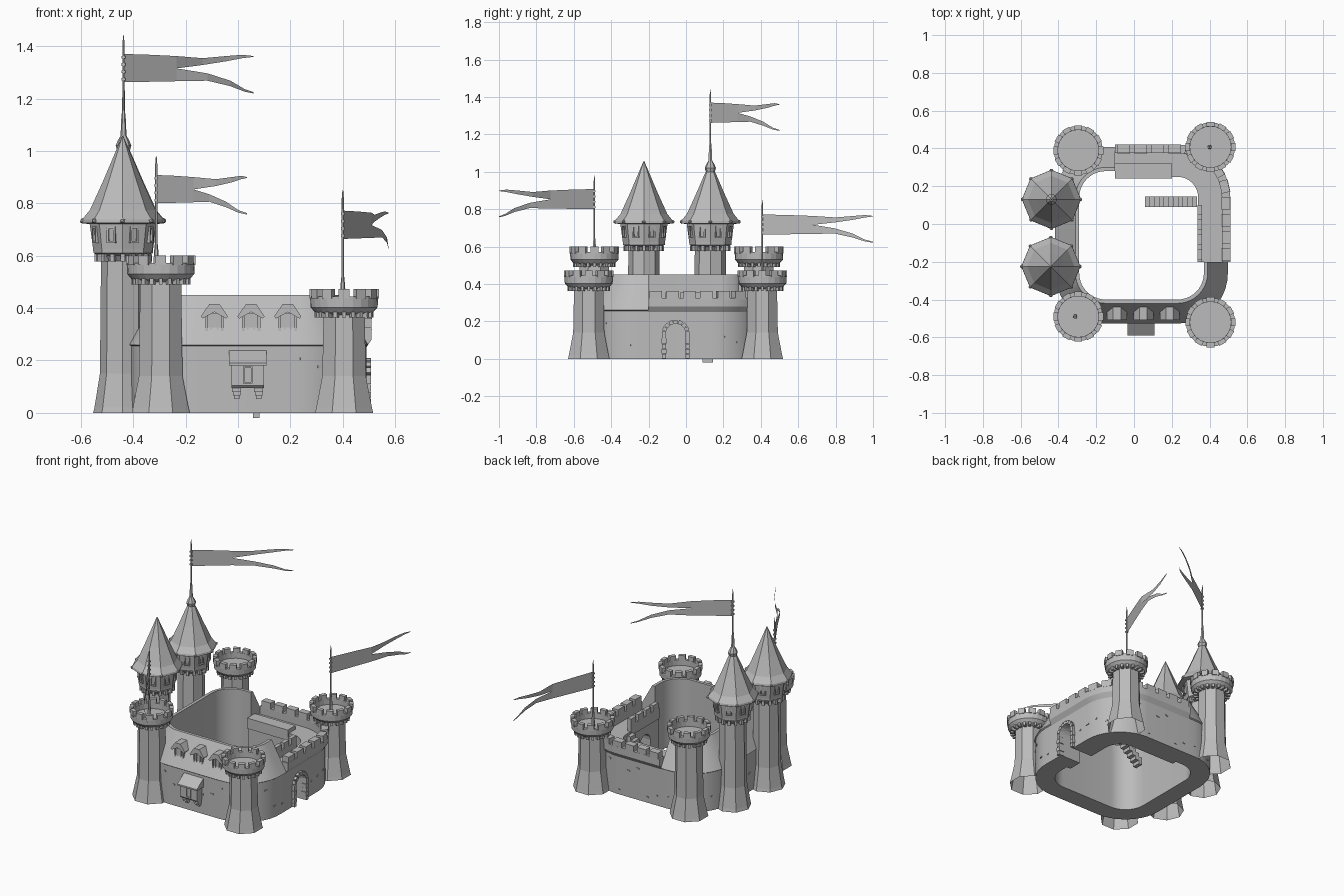
import bpy, bmesh, math, random
from math import cos, sin, pi, atan2
from mathutils import Matrix, Vector

cube = bpy.data.objects.get("Cube")
if cube:
    bpy.data.objects.remove(cube)

stone = bpy.data.materials.new("grey_stone")
stone.use_nodes = True
stone.diffuse_color = (0.5, 0.5, 0.5, 1)
stone.node_tree.nodes["Principled BSDF"].inputs["Base Color"].default_value = (0.5, 0.5, 0.5, 1)
random.seed(4)


def finish(name, bm, fix=True):
    if fix:
        bmesh.ops.recalc_face_normals(bm, faces=bm.faces)
    me = bpy.data.meshes.new(name)
    bm.to_mesh(me)
    bm.free()
    ob = bpy.data.objects.new(name, me)
    me.materials.append(stone)
    bpy.context.collection.objects.link(ob)
    return ob


def box(bm, centre, size, angle=0.0, tilt=0.0):
    m = (Matrix.Translation(centre) @ Matrix.Rotation(angle, 4, 'Z')
         @ Matrix.Rotation(tilt, 4, 'X') @ Matrix.Diagonal((*size, 1)))
    bmesh.ops.create_cube(bm, size=1, matrix=m)


def grid_faces(bm, rows, wrap):
    n = len(rows[0])
    for a, b in zip(rows, rows[1:]):
        for i in range(n if wrap else n - 1):
            j = (i + 1) % n
            bm.faces.new((a[i], a[j], b[j], b[i]))


def lathe(name, profile, sides, x, y, turn=0.0):
    bm = bmesh.new()
    rows = []
    for r, z in profile:
        rows.append([bm.verts.new((x + r * cos(turn + 2 * pi * k / sides),
                                   y + r * sin(turn + 2 * pi * k / sides), z)) for k in range(sides)])
    grid_faces(bm, rows, True)
    bm.faces.new(rows[-1])
    return finish(name, bm)


def prism(bm, outline, axis, lo, hi):
    """Extrude an outline of (side, z) points along x or y."""
    def at(s, z, d):
        return (d, s, z) if axis == 'x' else (s, d, z)
    ends = [[bm.verts.new(at(s, z, d)) for s, z in outline] for d in (lo, hi)]
    grid_faces(bm, ends, True)
    for e in ends:
        bm.faces.new(e)


# Curtain wall paths: rounded rectangle split into a roofed and a walkway run
X0, X1, Y0, Y1, R = -0.41, 0.49, -0.52, 0.40, 0.26


def arc(cx, cy, a0, a1, inset):
    return [Vector((cx + (R - inset) * cos(a0 + (a1 - a0) * t / 10),
                    cy + (R - inset) * sin(a0 + (a1 - a0) * t / 10), 0)) for t in range(11)]


def roofed_path(i):
    return ([Vector((X1 - i, -0.2, 0))] + arc(X1 - R, Y0 + R, 0, -pi / 2, i)
            + arc(X0 + R, Y0 + R, -pi / 2, -pi, i) + arc(X0 + R, Y1 - R, pi, pi / 2, i)
            + [Vector((-0.1, Y1 - i, 0))])


def walkway_path(i):
    return ([Vector((-0.1, Y1 - i, 0))] + arc(X1 - R, Y1 - R, pi / 2, 0, i)
            + [Vector((X1 - i, -0.2, 0))])


def sweep(name, path, section):
    bm = bmesh.new()
    rows = [[bm.verts.new((p.x, p.y, z)) for p in path(i)] for i, z in section]
    grid_faces(bm, rows + rows[:1], False)
    for k in (0, -1):
        bm.faces.new([r[k] for r in rows])
    ob = finish(name, bm)
    bpy.ops.object.select_all(action='DESELECT')
    bpy.context.view_layer.objects.active = ob
    ob.select_set(True)
    bpy.ops.object.shade_smooth_by_angle(angle=0.45)
    return ob


def along(path, step):
    """Evenly spaced points and headings on a path."""
    dist = step / 2
    for a, b in zip(path, path[1:]):
        d = b - a
        while dist < d.length:
            yield a + d.normalized() * dist, atan2(d.y, d.x)
            dist += step
        dist -= d.length


sweep("roofed_wall", roofed_path, [(0, 0), (0, 0.255), (-0.007, 0.26), (0.1, 0.45), (0.12, 0.45), (0.12, 0)])
low_wall = sweep("walkway_wall", walkway_path, [(0, 0), (0, 0.27), (0.15, 0.27), (0.15, 0)])
sweep("parapet", walkway_path, [(0, 0.25), (-0.02, 0.28), (-0.02, 0.325), (0.025, 0.325), (0.025, 0.25)])

bm = bmesh.new()
for p, a in along(walkway_path(0.0025), 0.09):
    box(bm, (p.x, p.y, 0.34), (0.066, 0.045, 0.045), a, random.uniform(-0.05, 0.05))
box(bm, (0.348, -0.05, 0.28), (0.026, 0.3, 0.07))
for k in range(4):
    box(bm, (0.348, -0.16 + k * 0.078, 0.33), (0.026, 0.055, 0.05))
finish("merlons", bm)

bm = bmesh.new()
box(bm, (0.05, 0.28, 0.26), (0.3, 0.08, 0.07))
finish("walkway_step", bm)

# Courtyard stair
bm = bmesh.new()
for k in range(11):
    box(bm, (0.32 - k * 0.025, 0.117, 0.235 - k * 0.023), (0.026, 0.055, 0.05))
finish("stair", bm)

# Gate opening and its stone surround
GY, GW, GS = -0.055, 0.055, 0.135
arch = [(GY - GW, -0.02), (GY + GW, -0.02)]
arch += [(GY + GW * cos(pi * t / 8), GS + GW * sin(pi * t / 8)) for t in range(9)]
bm = bmesh.new()
prism(bm, arch, 'x', 0.25, 0.6)
cutter = finish("gate_cutter", bm)
cutter.hide_render = True
cut = low_wall.modifiers.new("gate", 'BOOLEAN')
cut.operation, cut.object, cut.solver = 'DIFFERENCE', cutter, 'EXACT'
bpy.context.view_layer.objects.active = low_wall
bpy.ops.object.modifier_apply(modifier="gate")
bpy.data.objects.remove(cutter)

bm = bmesh.new()
for s in (-1, 1):
    for k in range(5):
        box(bm, (0.49, GY + s * (GW + 0.008), 0.014 + k * 0.027), (0.035, 0.02 + 0.006 * (k % 2), 0.025))
for t in range(9):
    a = pi * t / 8
    m = (Matrix.Translation((0.49, GY + (GW + 0.008) * cos(a), GS + (GW + 0.008) * sin(a)))
         @ Matrix.Rotation(a, 4, 'X') @ Matrix.Diagonal((0.035, 0.022, 0.021, 1)))
    bmesh.ops.create_cube(bm, size=1, matrix=m)
finish("gate_surround", bm)

# Dormers on the front roof
bm = bmesh.new()
for x in (-0.09, 0.05, 0.19):
    prism(bm, [(x - 0.034, 0.3), (x + 0.034, 0.3), (x + 0.034, 0.38), (x - 0.034, 0.38)], 'y', -0.49, -0.44)
    prism(bm, [(x - 0.052, 0.368), (x - 0.045, 0.36), (x, 0.385), (x + 0.045, 0.36), (x + 0.052, 0.368),
               (x + 0.02, 0.415), (x - 0.02, 0.415)], 'y', -0.508, -0.43)
    for s in (-1, 1):
        box(bm, (x + s * 0.03, -0.492, 0.34), (0.01, 0.01, 0.08))
    for dx in (-0.012, 0.012):
        box(bm, (x + dx, -0.491, 0.34), (0.006, 0.006, 0.065))
    box(bm, (x, -0.492, 0.305), (0.065, 0.012, 0.01))
finish("dormers", bm)

# Bay window
bm = bmesh.new()
BX = 0.037
prism(bm, [(-0.51, 0.245), (-0.59, 0.19), (-0.59, 0.18), (-0.51, 0.18)], 'x', BX - 0.072, BX + 0.072)
prism(bm, [(-0.51, 0.185), (-0.575, 0.185), (-0.575, 0.105), (-0.565, 0.095), (-0.51, 0.095)],
      'x', BX - 0.062, BX + 0.062)
for s in (-1, 1):
    for k, w in enumerate((0.034, 0.028, 0.02)):
        box(bm, (BX + s * 0.042, -0.51 - w * 0.7, 0.088 - k * 0.014), (w, w * 1.5, 0.015))
    box(bm, (BX + s * 0.015, -0.577, 0.145), (0.006, 0.008, 0.06))
for z in (0.115, 0.175):
    box(bm, (BX, -0.577, z), (0.036, 0.008, 0.006))
finish("bay_window", bm)


# Battlement towers
def corner_tower(name, x, y, top):
    shaft_top = top - 0.1
    lathe(name + "_shaft", [(0.12, 0), (0.115, 0.02), (0.09, 0.14), (0.085, shaft_top), (0.1, top - 0.08)],
          8, x, y, pi / 8)
    lathe(name + "_crown", [(0.085, top - 0.1), (0.112, top - 0.088), (0.128, top - 0.07), (0.13, top - 0.028),
                            (0.108, top - 0.028), (0.108, top - 0.065)], 24, x, y)
    bm = bmesh.new()
    for k in range(12):
        a = 2 * pi * k / 12
        box(bm, (x + 0.12 * cos(a), y + 0.12 * sin(a), top - 0.018), (0.025, 0.042, 0.036), a)
    for k in range(20):
        a = 2 * pi * k / 20
        box(bm, (x + 0.1 * cos(a), y + 0.1 * sin(a), top - 0.098), (0.026, 0.015, 0.022), a)
    finish(name + "_merlons", bm)


# Tall roofed towers
def spire_tower(name, x, y, flagged):
    lathe(name + "_shaft", [(0.113, 0), (0.108, 0.02), (0.087, 0.15), (0.083, 0.58), (0.1, 0.6)], 8, x, y)
    lathe(name + "_head", [(0.085, 0.6), (0.112, 0.61), (0.113, 0.625), (0.128, 0.735)], 8, x, y)
    tip = [(0.032, 0.985), (0.024, 1.0), (0.03, 1.02), (0.022, 1.04), (0.01, 1.06)] if flagged else [(0.002, 1.057)]
    lathe(name + "_roof", [(0.125, 0.72), (0.157, 0.725), (0.155, 0.738), (0.125, 0.775), (0.075, 0.885)] + tip, 8, x, y)
    bm = bmesh.new()
    for k in range(8):
        a = 2 * pi * (k + 0.5) / 8
        out, side = Vector((cos(a), sin(a), 0)), Vector((-sin(a), cos(a), 0))
        c = Vector((x, y, 0.68)) + out * 0.112
        for s in (-1, 1):
            box(bm, c + side * s * 0.014, (0.014, 0.007, 0.06), a)
            box(bm, c + Vector((0, 0, s * 0.028)), (0.016, 0.036, 0.007), a)
        b = 2 * pi * k / 8
        bmesh.ops.create_icosphere(bm, subdivisions=1, radius=0.011,
                                   matrix=Matrix.Translation((x + 0.153 * cos(b), y + 0.153 * sin(b), 0.733)))
    for k in range(16):
        a = 2 * pi * k / 16
        box(bm, (x + 0.096 * cos(a), y + 0.096 * sin(a), 0.592), (0.024, 0.016, 0.03), a)
    finish(name + "_details", bm)


corner_tower("front_right_tower", -0.295, -0.49, 0.6)
corner_tower("back_right_tower", -0.295, 0.39, 0.6)
corner_tower("front_left_tower", 0.405, -0.52, 0.473)
corner_tower("back_left_tower", 0.405, 0.408, 0.473)
spire_tower("front_spire", -0.44, -0.225, False)
spire_tower("back_spire", -0.437, 0.13, True)


# Swallow-tailed flags: pole foot, notch and tip positions
def flag(name, pole, notch, tip, foot, low, top):
    lathe(name + "_pole", [(0.012, foot), (0.009, foot + 0.08), (0.005, foot + 0.12), (0.004, top - 0.03),
                           (0.0015, top)], 6, *pole)
    p, n, t = (Vector((*q, 0)) for q in (pole, notch, tip))
    side = Vector((-(t - n).y, (t - n).x, 0)).normalized()
    bm = bmesh.new()

    def v(u, z, lean):
        base = p.lerp(n, u / 0.4) if u <= 0.4 else n.lerp(t, (u - 0.4) / 0.6)
        return bm.verts.new(base + side * lean * sin(pi * max(u - 0.4, 0) / 0.6) + Vector((0, 0, low + z)))

    upper = [(0, 0.108, 0.055), (0.2, 0.105, 0.053), (0.4, 0.1, 0.053), (0.62, 0.092, 0.066),
             (0.8, 0.1, 0.08), (0.92, 0.105, 0.092), (1, 0.1, 0.097)]
    lower = [(0, 0.055, 0), (0.2, 0.053, 0.002), (0.4, 0.053, 0.004), (0.62, 0.034, 0.006),
             (0.8, 0.006, -0.015), (0.92, -0.026, -0.036), (1, -0.038, -0.043)]
    for strip, lean in ((upper, 0.014), (lower, -0.018)):
        grid_faces(bm, [[v(u, a, lean), v(u, b, lean)] for u, a, b in strip], False)
    for k in range(4):
        box(bm, (p.x, p.y, low + 0.012 + k * 0.028), (0.014, 0.014, 0.01))
    finish(name, bm, False)


flag("spire_flag", (-0.437, 0.13), (-0.235, 0.275), (0.06, 0.5), 1.04, 1.262, 1.44)
flag("front_flag", (-0.312, -0.49), (-0.17, -0.725), (0.035, -1.0), 0.53, 0.8, 0.98)
flag("back_flag", (0.4, 0.408), (0.51, 0.68), (0.575, 1.0), 0.405, 0.664, 0.85)

# Scattered proud stones on the wall faces
bm = bmesh.new()
for path in (roofed_path(0), walkway_path(0)):
    for p, a in along(path, 0.07):
        if not (p.x > 0.48 and abs(p.y - GY) < 0.09):
            box(bm, (p.x, p.y, random.uniform(0.03, 0.23)), (random.uniform(0.01, 0.02), 0.008, 0.009), a)
finish("proud_stones", bm)
